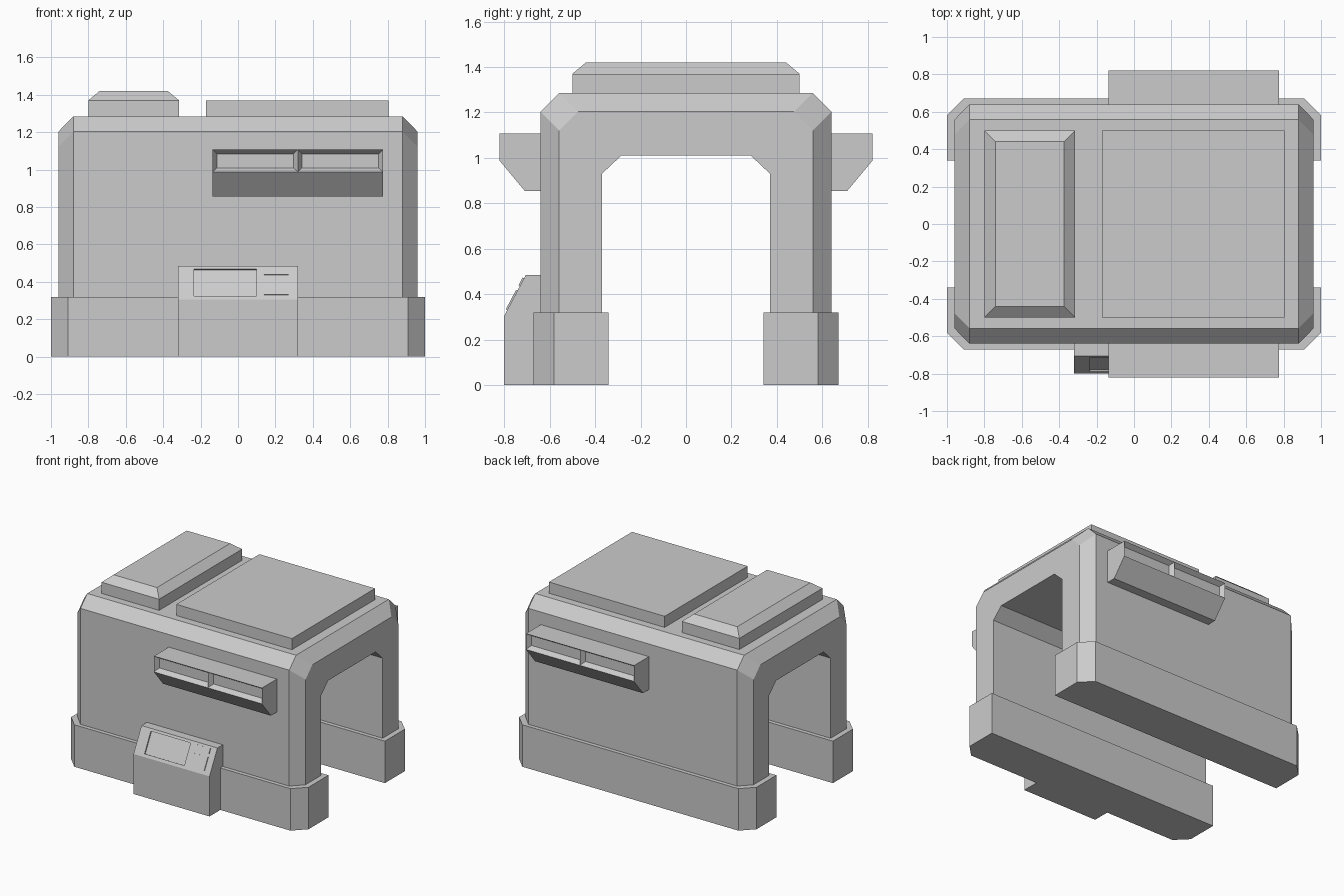
import bpy
import bmesh
from math import atan2
from mathutils import Matrix, Vector

old = bpy.data.objects.get("Cube")
if old:
    bpy.data.objects.remove(old, do_unlink=True)

grey = bpy.data.materials.new("light_grey")
grey.use_nodes = True
GREY = (0.6, 0.6, 0.6, 1)
grey.diffuse_color = GREY
grey.node_tree.nodes["Principled BSDF"].inputs["Base Color"].default_value = GREY


def finish(name, bm):
    bmesh.ops.recalc_face_normals(bm, faces=bm.faces)
    mesh = bpy.data.meshes.new(name)
    bm.to_mesh(mesh)
    bm.free()
    mesh.materials.append(grey)
    obj = bpy.data.objects.new(name, mesh)
    bpy.context.collection.objects.link(obj)
    return obj


def loft(rings):
    """Join equal-length rings of points with side faces and cap both ends."""
    bm = bmesh.new()
    loops = [[bm.verts.new(p) for p in ring] for ring in rings]
    for a, b in zip(loops, loops[1:]):
        for i in range(len(a)):
            j = (i + 1) % len(a)
            bm.faces.new((a[i], a[j], b[j], b[i]))
    bm.faces.new(loops[0])
    bm.faces.new(loops[-1])
    bmesh.ops.recalc_face_normals(bm, faces=bm.faces)
    return bm


def along_x(profile, xs):
    return [[(x, y, z) for y, z in profile] for x in xs]


def rect(x0, x1, y, z, inset=0):
    x0, x1, y = x0 + inset, x1 - inset, y - inset
    return [(x0, -y, z), (x1, -y, z), (x1, y, z), (x0, y, z)]


# Arched housing with chamfered outer edges
BASE_TOP, BODY_TOP, CUT = 0.32, 1.285, 0.082


def arch(inset):
    y, top = 0.64 - inset, BODY_TOP - inset
    half = [(0.37, BASE_TOP), (y, BASE_TOP), (y, top - CUT), (y - CUT, top)]
    inner = [(0.285, 1.01), (0.37, 0.93)]
    return (half + [(-a, b) for a, b in reversed(half)]
            + [(-a, b) for a, b in reversed(inner)] + inner)


full, end = arch(0), arch(CUT)
finish("arched_housing", loft(along_x(end, [-0.96]) + along_x(full, [-0.88, 0.88])
                              + along_x(end, [0.96])))

# Base plinths and side vents, mirrored front to back
foot = [(-1, 0.34), (1, 0.34), (1, 0.58), (0.91, 0.67), (-0.91, 0.67), (-1, 0.58)]
hood = [(0.64, 0.855), (0.71, 0.855), (0.82, 0.987), (0.82, 1.107), (0.64, 1.107)]
for side, s in (("front", -1), ("back", 1)):
    finish(side + "_plinth", loft([[(x, s * y, z) for x, y in foot]
                                   for z in (0, BASE_TOP)]))
    bm = loft(along_x([(s * y, z) for y, z in hood], (-0.135, 0.32, 0.775)))
    mouths = [f for f in bm.faces if f.normal.y * s > 0.99]
    bmesh.ops.inset_individual(bm, faces=mouths, thickness=0.032, depth=-0.035)
    finish(side + "_vent", bm)

# Roof panels
finish("wide_roof_panel", loft([rect(-0.17, 0.805, 0.5, z) for z in (BODY_TOP, 1.37)]))
finish("narrow_roof_panel", loft([rect(-0.8, -0.315, 0.5, BODY_TOP),
                                  rect(-0.8, -0.315, 0.5, 1.37),
                                  rect(-0.8, -0.315, 0.5, 1.42, 0.06)]))

# Control console with a sloped face
low, high = Vector((0, -0.8, 0.305)), Vector((0, -0.705, 0.485))
slope = high - low
console = finish("console", loft(along_x(
    [(-0.64, 0), (low.y, 0), (low.y, low.z), (high.y, high.z), (-0.64, high.z)],
    (-0.32, 0.32))))


def slope_box(name, x0, x1, z0, z1, thick):
    """Box lying across the sloped console face, half sunk into it."""
    mid = low + slope * (((z0 + z1) / 2 - low.z) / slope.z)
    mid.x = (x0 + x1) / 2
    height = (z1 - z0) * slope.length / slope.z
    bm = bmesh.new()
    bmesh.ops.create_cube(bm, size=1, matrix=(
        Matrix.Translation(mid) @ Matrix.Rotation(-atan2(slope.y, slope.z), 4, "X")
        @ Matrix.Diagonal((x1 - x0, thick, height, 1))))
    return finish(name, bm)


# Recessed screen cut into the console
cutter = slope_box("screen_cutter", -0.235, 0.1, 0.325, 0.468, 0.02)
cutter.hide_render = True
cut = console.modifiers.new("screen", "BOOLEAN")
cut.operation = "DIFFERENCE"
cut.solver = "EXACT"
cut.object = cutter
bpy.context.view_layer.objects.active = console
bpy.ops.object.modifier_apply(modifier=cut.name)
bpy.data.objects.remove(cutter, do_unlink=True)

# Raised console keys
slope_box("upper_key", 0.14, 0.27, 0.435, 0.47, 0.014)
slope_box("lower_key", 0.14, 0.27, 0.33, 0.415, 0.014)
